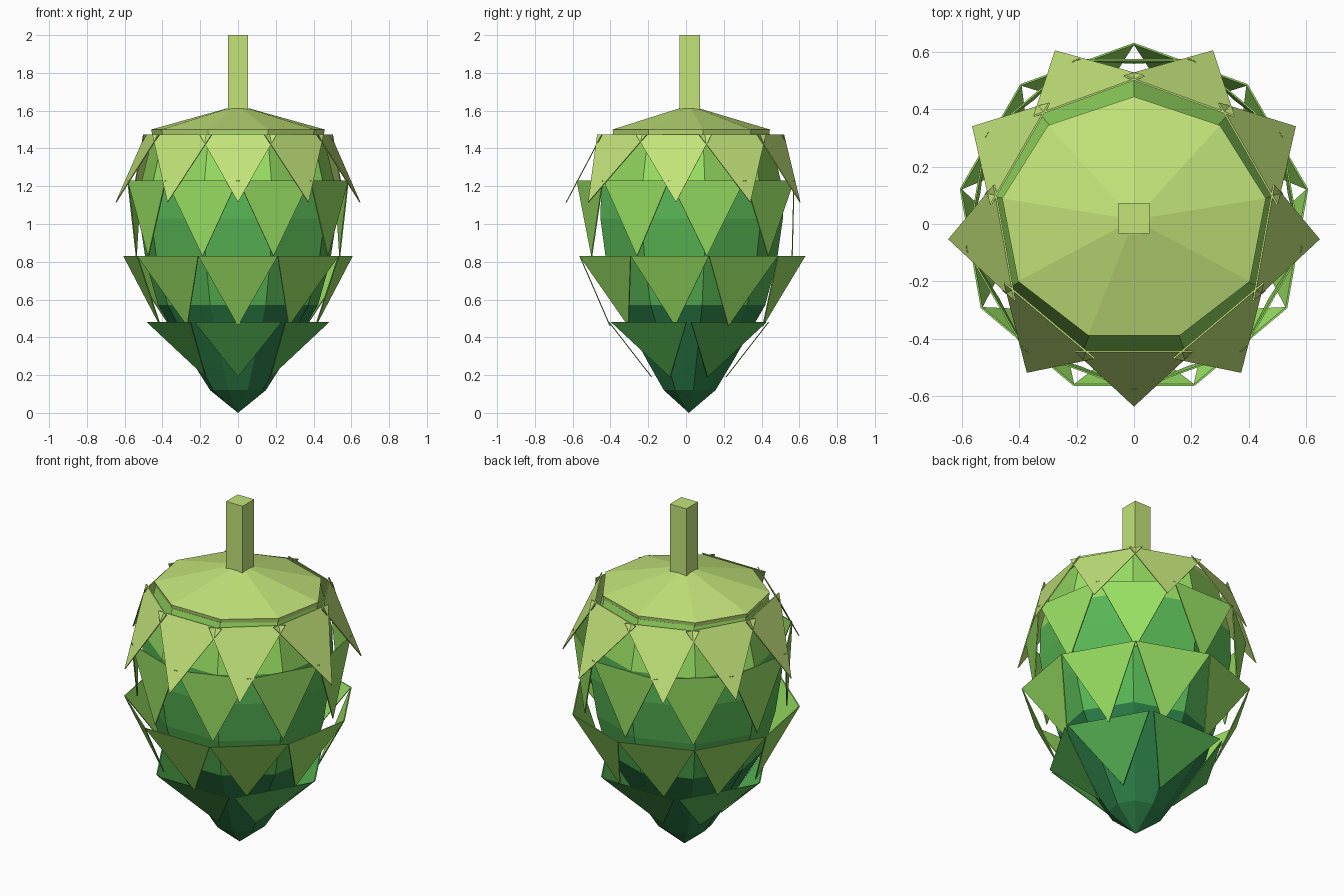
import bpy, bmesh, math
from mathutils import Vector

if "Cube" in bpy.data.objects:
    bpy.data.objects.remove(bpy.data.objects["Cube"])

CY = 0.015  # slight offset of the axis so the whole is centred


def mat(name, hexcol):
    m = bpy.data.materials.new(name)
    rgb = [int(hexcol[i:i + 2], 16) / 255 for i in (0, 2, 4)]
    lin = [c / 12.92 if c <= 0.04045 else ((c + 0.055) / 1.055) ** 2.4 for c in rgb]
    m.diffuse_color = (*lin, 1)
    m.use_nodes = True
    m.node_tree.nodes["Principled BSDF"].inputs["Base Color"].default_value = m.diffuse_color
    return m


lime = mat("pale lime", "c2e379")
light = mat("light green", "98df62")
mid = mat("mid green", "58b755")
dark = mat("dark green", "2d8249")


def finish(bm, name, mats, rule=None):
    bmesh.ops.recalc_face_normals(bm, faces=bm.faces)
    if rule:
        for f in bm.faces:
            f.material_index = rule(f.calc_center_median())
    me = bpy.data.meshes.new(name)
    bm.to_mesh(me)
    bm.free()
    for m in mats:
        me.materials.append(m)
    ob = bpy.data.objects.new(name, me)
    bpy.context.collection.objects.link(ob)
    return ob


def lathe(name, profile, mats, rule=None, sides=9, squash=0.92):
    """Faceted solid from (radius, height) pairs, one corner towards the back."""
    bm = bmesh.new()
    rings = []
    for r, z in profile:
        n = 1 if r == 0 else sides
        rings.append([bm.verts.new((r * math.cos(math.pi / 2 + math.tau * i / sides),
                                    CY + squash * r * math.sin(math.pi / 2 + math.tau * i / sides), z))
                      for i in range(n)])
    for a, b in zip(rings, rings[1:]):
        for i in range(sides):
            j = (i + 1) % sides
            vs = [a[i % len(a)], a[j % len(a)], b[j % len(b)], b[i % len(b)]]
            bm.faces.new(list(dict.fromkeys(vs)))
    return finish(bm, name, mats, rule)


def polar(deg, r, z):
    a = math.radians(deg)
    return Vector((r * math.cos(a), CY + r * math.sin(a), z))


def bracts(name, angles, base_r, base_z, tip_r, tip_z, half, m, tips=None, thick=0.006):
    """Row of triangular scales, wide edge on top and tip down."""
    bm = bmesh.new()
    for deg, tip in zip(angles, tips or angles):
        side = Vector((-math.sin(math.radians(deg)), math.cos(math.radians(deg)), 0)) * half
        o, i = [[bm.verts.new(polar(deg, base_r - d, base_z) - side),
                 bm.verts.new(polar(deg, base_r - d, base_z) + side),
                 bm.verts.new(polar(tip, tip_r - d, tip_z))] for d in (0, thick)]
        bm.faces.new(o)
        bm.faces.new(i[::-1])
        for k in range(3):
            l = (k + 1) % 3
            bm.faces.new((o[k], i[k], i[l], o[l]))
    return finish(bm, name, [m])


# Cone body, darker towards the bottom
lathe("cone_body",
      [(0, 0), (0.15, 0.12), (0.24, 0.26), (0.43, 0.57), (0.495, 0.8), (0.53, 1.03),
       (0.525, 1.2), (0.455, 1.48), (0, 1.49)],
      [dark, mid, light],
      lambda c: 0 if c.z < 0.57 else (1 if c.z < 1.18 else 2), squash=0.94)

# Faceted cap
lathe("cap", [(0, 1.46), (0.462, 1.475), (0.467, 1.5), (0.06, 1.612), (0, 1.614)], [lime])

# Rows of scales; the top row has unevenly spread tips, mirrored left to right
top_base = [-90] + [-90 + s * o for o in (40, 80, 120, 160) for s in (1, -1)]
top_tips = [-90] + [-90 + s * o for o in (35, 84, 120, 155) for s in (1, -1)]
bracts("top_scales", top_base, 0.462, 1.475, 0.652, 1.115, 0.205, lime, top_tips)
bracts("upper_scales", [-70 + 40 * i for i in range(9)], 0.56, 1.23, 0.55, 0.83, 0.2, light)
bracts("lower_scales", [-90 + 40 * i for i in range(9)], 0.58, 0.83, 0.42, 0.46, 0.21, light)
bracts("bottom_scales", [-90 + 60 * i for i in range(6)], 0.425, 0.48, 0.2, 0.19, 0.23, mid)

# Square stem
bm = bmesh.new()
bmesh.ops.create_cube(bm, size=1)
for v in bm.verts:
    v.co = (v.co.x * 0.107, v.co.y * 0.107 + 0.02, 1.795 + v.co.z * 0.41)
finish(bm, "stem", [lime])
